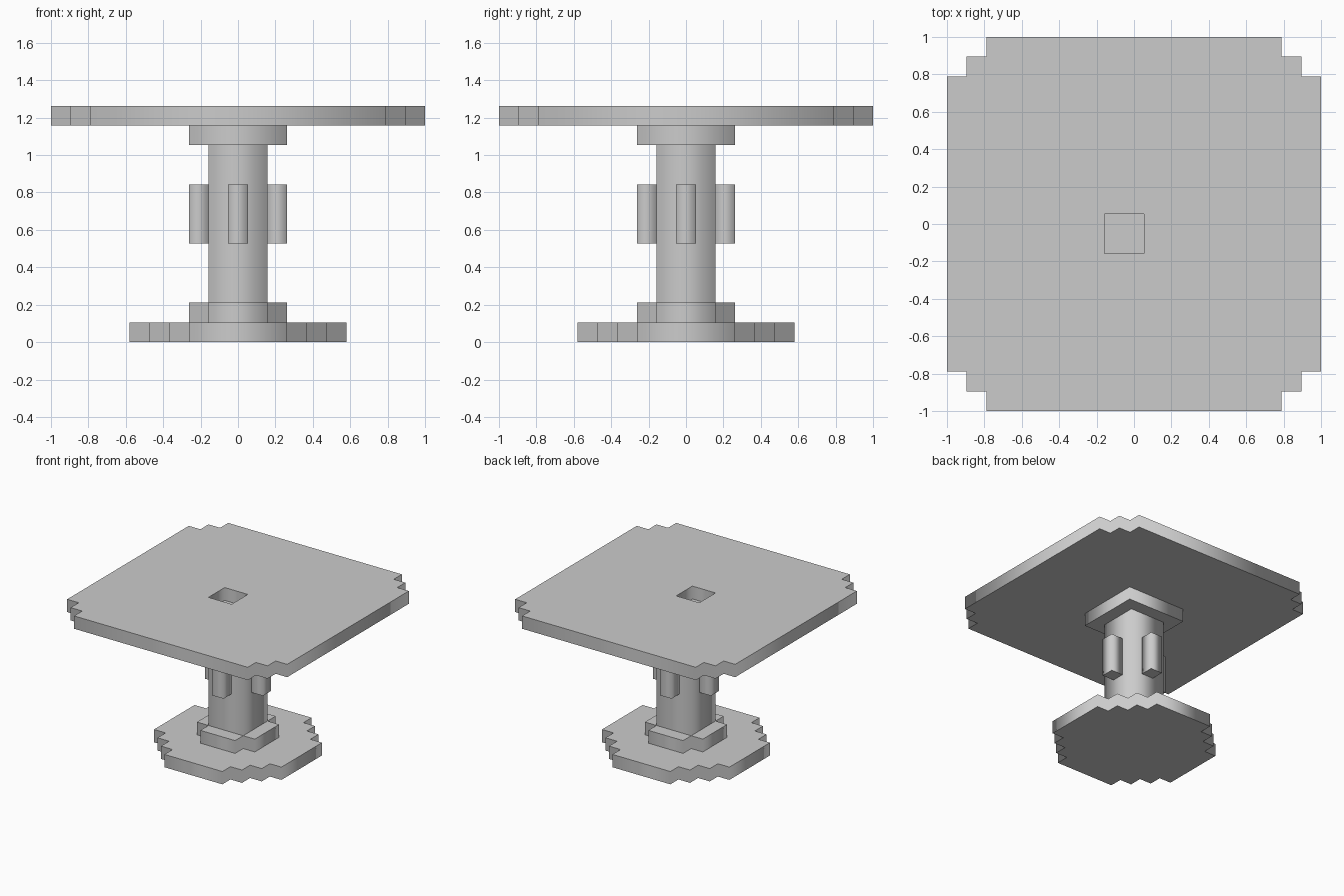
import bpy

if "Cube" in bpy.data.objects:
    bpy.data.objects.remove(bpy.data.objects["Cube"])

U = 2 / 19  # one block of the stepped grid


def stepped_outline(corner):
    """Full outline from the corner points of the +x +y quadrant (x falling, y rising)."""
    q1 = corner
    q2 = [(-x, y) for x, y in reversed(corner)]
    return q1 + q2 + [(-x, -y) for x, y in q1] + [(-x, -y) for x, y in q2]


def slab(name, outlines, z0, z1):
    """Extrude flat outlines (inner ones become holes) from z0 to z1, in blocks."""
    curve = bpy.data.curves.new(name, 'CURVE')
    curve.dimensions = '2D'
    curve.fill_mode = 'BOTH'
    curve.extrude = (z1 - z0) * U / 2
    for pts in outlines:
        spline = curve.splines.new('POLY')
        spline.points.add(len(pts) - 1)
        for p, (x, y) in zip(spline.points, pts):
            p.co = (x * U, y * U, 0, 1)
        spline.use_cyclic_u = True
    obj = bpy.data.objects.new(name, curve)
    bpy.context.collection.objects.link(obj)
    obj.location.z = (z0 + z1) * U / 2
    bpy.ops.object.select_all(action='DESELECT')
    obj.select_set(True)
    bpy.context.view_layer.objects.active = obj
    bpy.ops.object.convert(target='MESH')
    return obj


def rect(x0, x1, y0, y1):
    return [(x0, y0), (x1, y0), (x1, y1), (x0, y1)]


# Round-ish stepped foot
foot = [(5.5, 2.5), (4.5, 2.5), (4.5, 3.5), (3.5, 3.5), (3.5, 4.5), (2.5, 4.5), (2.5, 5.5)]
slab("foot", [stepped_outline(foot)], 0, 1)

# Cross-shaped collar above the foot
slab("foot_collar", [stepped_outline([(2.5, 1.5), (1.5, 1.5), (1.5, 2.5)])], 1, 2)

# Square column with a rib on each side
slab("column", [rect(-1.5, 1.5, -1.5, 1.5)], 1, 10)
for side, s in (("right", 1), ("left", -1)):
    slab(f"{side}_rib", [rect(*sorted((1.5 * s, 2.5 * s)), -0.5, 0.5)], 5, 8)
for side, s in (("back", 1), ("front", -1)):
    slab(f"{side}_rib", [rect(-0.5, 0.5, *sorted((1.5 * s, 2.5 * s)))], 5, 8)

# Square plate under the top
slab("support_plate", [rect(-2.5, 2.5, -2.5, 2.5)], 10, 11)

# Table top with stepped corners and an off-centre square recess
top = [(9.5, 7.5), (8.5, 7.5), (8.5, 8.5), (7.5, 8.5), (7.5, 9.5)]
slab("table_top", [stepped_outline(top), rect(-1.5, 0.5, -1.5, 0.5)], 11, 12)
